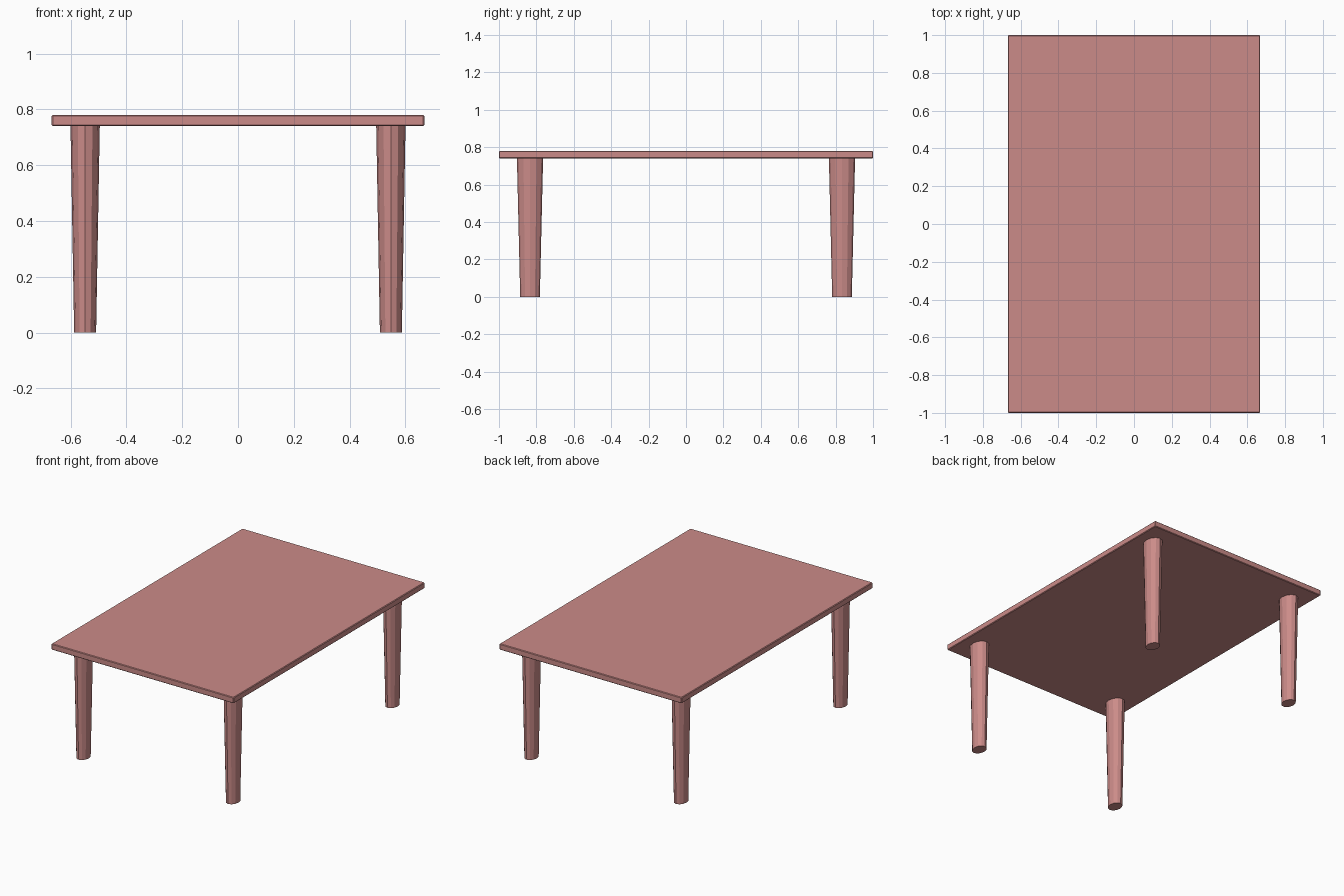
import bpy
from math import pi

if "Cube" in bpy.data.objects:
    bpy.data.objects.remove(bpy.data.objects["Cube"])

HALF_X, HALF_Y = 0.668, 1.0
TOP_Z, UNDER_Z = 0.78, 0.74

pink = bpy.data.materials.new("pink_paint")
pink.diffuse_color = (0.6, 0.26, 0.25, 1)
pink.use_nodes = True
pink.node_tree.nodes["Principled BSDF"].inputs["Base Color"].default_value = pink.diffuse_color

# Thin rectangular top with a tiny chamfer on its edges
bpy.ops.mesh.primitive_cube_add(size=1, location=(0, 0, (TOP_Z + UNDER_Z) / 2))
top = bpy.context.object
top.name = "table_top"
top.scale = (2 * HALF_X, 2 * HALF_Y, TOP_Z - UNDER_Z)
bpy.ops.object.transform_apply(location=False, rotation=False, scale=True)
bevel = top.modifiers.new("edge_chamfer", 'BEVEL')
bevel.width = 0.004
bevel.segments = 1
top.data.materials.append(pink)


# Tapered twelve-sided oval leg, narrower towards the floor
def add_leg(name, x, y):
    bpy.ops.mesh.primitive_cone_add(vertices=12, radius1=0.0525, radius2=0.07,
                                    depth=UNDER_Z, location=(x, y, UNDER_Z / 2))
    leg = bpy.context.object
    leg.name = name
    leg.scale = (0.75, 1, 1)
    bpy.ops.object.transform_apply(location=False, rotation=False, scale=True)
    leg.data.materials.append(pink)


for side, sx in (("left", -1), ("right", 1)):
    for end, sy in (("front", -1), ("back", 1)):
        add_leg(f"{end}_{side}_leg", sx * 0.548, sy * 0.834)
